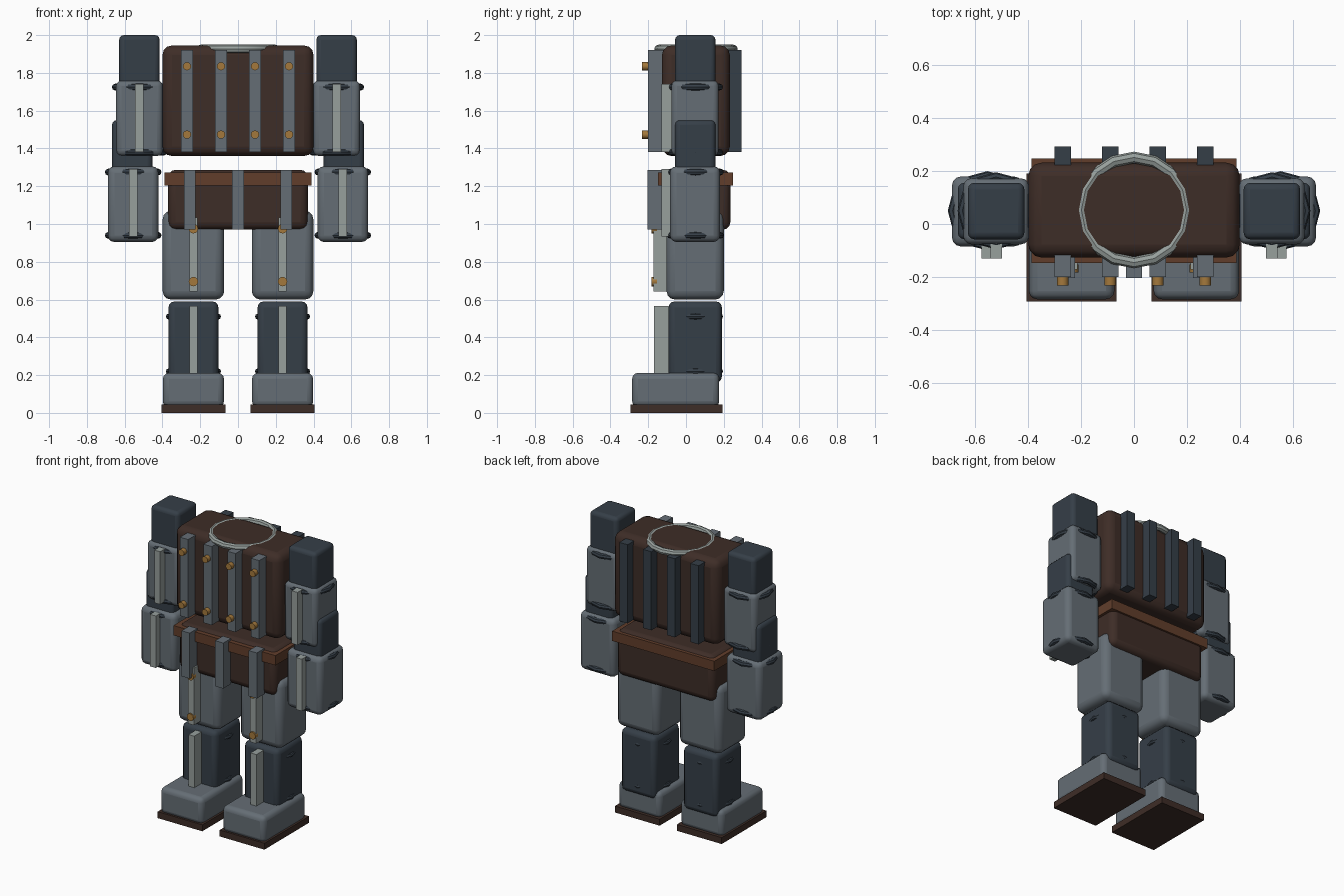
import bpy, math

if "Cube" in bpy.data.objects:
    bpy.data.objects.remove(bpy.data.objects["Cube"])

def material(name, rgb):
    m = bpy.data.materials.new(name)
    m.diffuse_color = (*rgb, 1)
    m.use_nodes = True
    m.node_tree.nodes["Principled BSDF"].inputs["Base Color"].default_value = m.diffuse_color
    return m

LEATHER = material("dark_leather", (0.048, 0.026, 0.020))
BELT = material("belt_leather", (0.120, 0.048, 0.024))
NAVY = material("navy_cloth", (0.036, 0.049, 0.064))
STEEL = material("steel", (0.130, 0.155, 0.178))
PALE = material("pale_trim", (0.310, 0.350, 0.335))
BRASS = material("brass", (0.370, 0.190, 0.045))


def finish(name, mat, smooth=True):
    ob = bpy.context.object
    ob.name = ob.data.name = name
    ob.data.materials.append(mat)
    if smooth:
        bpy.ops.object.shade_smooth_by_angle(angle=math.radians(35))
    return ob


def box(name, mat, x, y, z, bevel=0.0):
    """Box from (min, max) ranges, optionally with rounded edges."""
    bpy.ops.mesh.primitive_cube_add(size=1, location=[sum(r) / 2 for r in (x, y, z)])
    bpy.context.object.scale = [r[1] - r[0] for r in (x, y, z)]
    bpy.ops.object.transform_apply(location=False, rotation=False, scale=True)
    ob = finish(name, mat, bevel > 0)
    if bevel:
        mod = ob.modifiers.new("round", 'BEVEL')
        mod.width, mod.segments = bevel, 3
    return ob


def around(c, half):
    return (c - half, c + half)


def rivet(name, x, z, front, r=0.022, depth=0.045):
    bpy.ops.mesh.primitive_cylinder_add(vertices=12, radius=r, depth=depth,
                                        location=(x, front + depth / 2, z),
                                        rotation=(math.pi / 2, 0, 0))
    finish(name, BRASS)


def ring(name, mat, loc, major, minor, sides=12):
    bpy.ops.mesh.primitive_torus_add(location=loc, major_radius=major, minor_radius=minor,
                                     major_segments=sides, minor_segments=8)
    finish(name, mat)


# Torso with front and back ribs, rivets and collar
box("torso", LEATHER, (-0.4, 0.4), (-0.127, 0.232), (1.36, 1.945), 0.05)
for x in (-0.27, -0.09, 0.09, 0.27):
    box("chest_rib", STEEL, around(x, 0.031), (-0.2, -0.115), (1.382, 1.922))
    box("back_rib", NAVY, around(x, 0.031), (0.22, 0.293), (1.382, 1.922))
    for z in (1.473, 1.835):
        rivet("chest_rivet", x, z, -0.232)
ring("collar", PALE, (0, 0.053, 1.927), 0.199, 0.022, 16)

# Pelvis, belt and hanging plates
box("pelvis", LEATHER, (-0.37, 0.37), (-0.127, 0.235), (0.97, 1.287), 0.04)
box("belt", BELT, (-0.388, 0.388), (-0.147, 0.248), (1.205, 1.272))
for x in (-0.255, 0, 0.255):
    box("hip_plate", STEEL, around(x, 0.031), (-0.204, -0.12), (0.972, 1.285))

for s in (-1, 1):
    # Leg
    leg = s * 0.236
    box("thigh", STEEL, around(leg, 0.163), (-0.103, 0.2), (0.6, 1.07), 0.045)
    box("thigh_strip", PALE, around(leg, 0.022), (-0.173, -0.09), (0.643, 1.035))
    for z in (0.695, 0.975):
        rivet("thigh_rivet", leg, z, -0.183, 0.025, 0.03)
    box("shin", NAVY, around(leg, 0.132), (-0.092, 0.19), (0.16, 0.59), 0.032)
    box("shin_strip", PALE, around(leg, 0.022), (-0.169, -0.08), (0.2, 0.566))
    for z in (0.22, 0.51):
        ring("shin_band", NAVY, (leg, 0.05, z), 0.13, 0.016)
    box("foot", STEEL, around(leg, 0.162), (-0.285, 0.176), (0.03, 0.212), 0.032)
    box("sole", LEATHER, around(leg, 0.17), (-0.293, 0.192), (0, 0.044))

    # Arm
    upper, lower = s * 0.522, s * 0.555
    box("shoulder", NAVY, around(upper, 0.107), (-0.058, 0.156), (1.66, 2.0), 0.025)
    box("upper_arm", STEEL, around(upper, 0.124), (-0.077, 0.173), (1.36, 1.76), 0.03)
    box("upper_arm_strip", PALE, around(upper, 0.022), (-0.131, -0.06), (1.38, 1.742))
    box("elbow", NAVY, around(s * 0.56, 0.107), (-0.058, 0.156), (1.21, 1.55), 0.025)
    box("forearm", STEEL, around(lower, 0.134), (-0.085, 0.18), (0.905, 1.305), 0.034)
    box("forearm_strip", PALE, around(lower, 0.022), (-0.131, -0.065), (0.935, 1.292))
    for z in (1.38, 1.725):
        ring("upper_arm_band", NAVY, (upper, 0.05, z), 0.128, 0.018)
    for z in (0.94, 1.275):
        ring("forearm_band", NAVY, (lower, 0.05, z), 0.132, 0.018)
